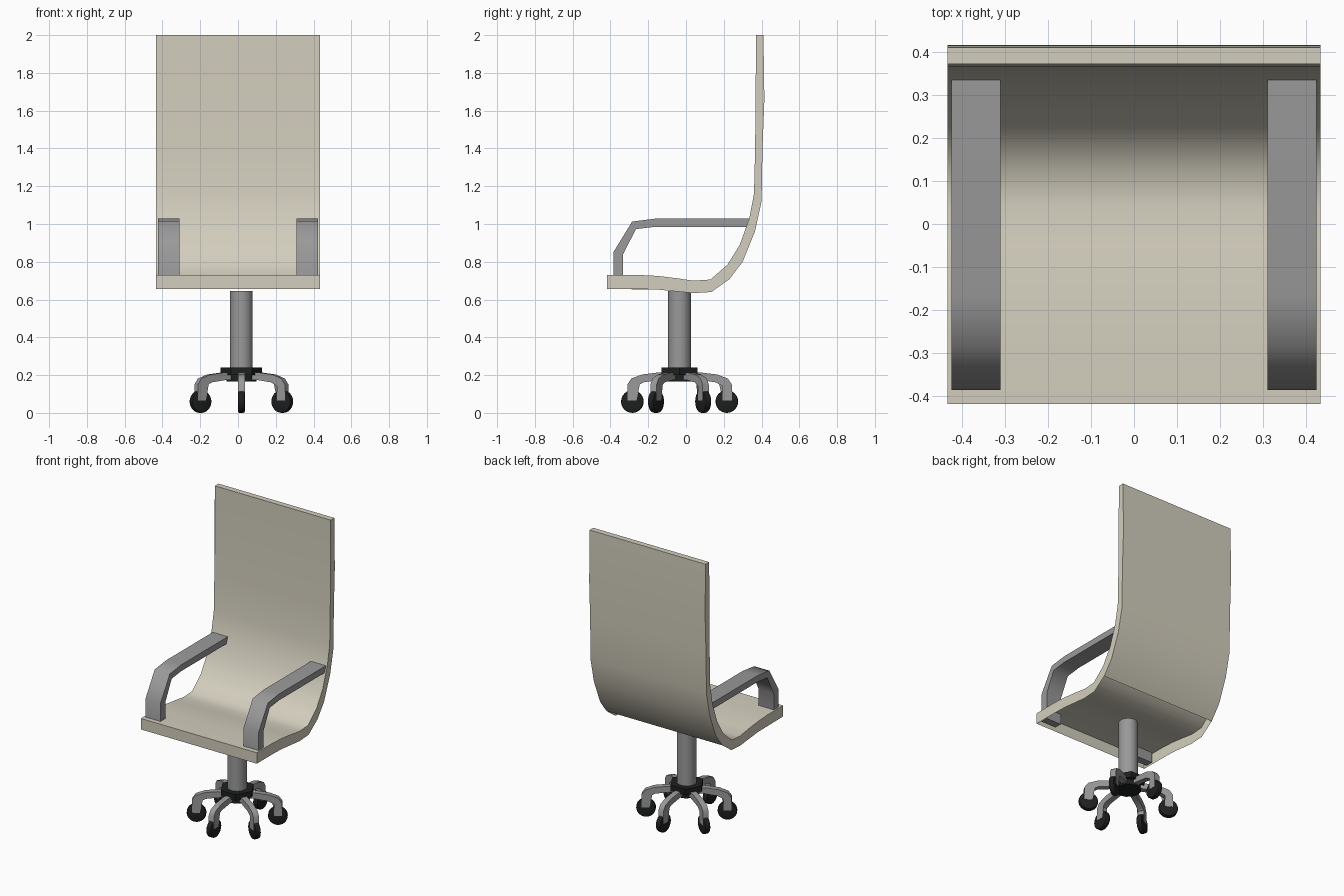
import bpy, bmesh, math
from mathutils import Matrix

if "Cube" in bpy.data.objects:
    bpy.data.objects.remove(bpy.data.objects["Cube"])

CX, CY = 0.018, -0.034          # centre of the pedestal


def material(name, rgb):
    m = bpy.data.materials.new(name)
    m.diffuse_color = (*rgb, 1)
    m.use_nodes = True
    m.node_tree.nodes["Principled BSDF"].inputs["Base Color"].default_value = m.diffuse_color
    return m


CREAM = material("cream", (0.65, 0.615, 0.51))
GREY = material("grey", (0.32, 0.32, 0.32))
BLACK = material("black", (0.013, 0.014, 0.014))


def finish(name, bm, mat, angle=40, matrix=None):
    bmesh.ops.recalc_face_normals(bm, faces=bm.faces)
    if matrix:
        bm.transform(matrix)
    me = bpy.data.meshes.new(name)
    bm.to_mesh(me)
    bm.free()
    me.polygons.foreach_set("use_smooth", [True] * len(me.polygons))
    me.set_sharp_from_angle(angle=math.radians(angle))
    me.materials.append(mat)
    ob = bpy.data.objects.new(name, me)
    bpy.context.collection.objects.link(ob)
    return ob


def profile_mesh(pts, x0, x1, skip=()):
    """Extrude a (y, z) outline along x; 'skip' leaves outline edges open."""
    bm = bmesh.new()
    a = [bm.verts.new((x0, y, z)) for y, z in pts]
    b = [bm.verts.new((x1, y, z)) for y, z in pts]
    n = len(pts)
    for i in range(n):
        if i not in skip:
            j = (i + 1) % n
            bm.faces.new((a[i], a[j], b[j], b[i]))
    caps = [bm.faces.new(a[::-1]), bm.faces.new(b)]
    bmesh.ops.triangulate(bm, faces=caps)
    return bm


def cylinder(name, mat, r, depth, matrix, sides=32, bevel=0):
    bm = bmesh.new()
    bmesh.ops.create_cone(bm, cap_ends=True, segments=sides,
                          radius1=r, radius2=r, depth=depth)
    if bevel:
        rims = [e for e in bm.edges if abs(e.verts[0].co.z - e.verts[1].co.z) < 1e-5]
        bmesh.ops.bevel(bm, geom=rims, offset=bevel, segments=2, profile=0.5,
                        affect='EDGES')
    return finish(name, bm, mat, 40, matrix)


# Seat and back: one curved shell, open underneath
inner = [(-0.418, 0.73), (-0.25, 0.73), (-0.15, 0.725), (-0.05, 0.713), (0.04, 0.70),
         (0.13, 0.706), (0.22, 0.785), (0.285, 0.89), (0.335, 1.03), (0.36, 1.16),
         (0.366, 1.4), (0.374, 1.66), (0.371, 2.0)]
outer = [(0.41, 2.0), (0.415, 1.66), (0.405, 1.4), (0.40, 1.12), (0.365, 0.96),
         (0.30, 0.80), (0.23, 0.708), (0.135, 0.64), (0.04, 0.634), (-0.05, 0.643),
         (-0.15, 0.653), (-0.25, 0.656), (-0.418, 0.656)]
pts = inner + outer
first_open = len(inner) + outer.index((0.23, 0.708))
finish("seat_shell", profile_mesh(pts, -0.433, 0.433,
                                  range(first_open, len(pts) - 1)), CREAM)

# Armrests
arm = [(-0.385, 0.66), (-0.385, 0.85), (-0.285, 1.013), (-0.165, 1.028), (0.338, 1.028),
       (0.332, 0.985), (-0.165, 0.985), (-0.265, 0.973), (-0.333, 0.84), (-0.333, 0.66)]
for side, x0 in (("left", -0.423), ("right", 0.31)):
    finish(side + "_armrest", profile_mesh(arm, x0, x0 + 0.113), GREY, 60)

# Column and hub
base = Matrix.Translation((CX, CY, 0))
cylinder("column", GREY, 0.06, 0.425, base @ Matrix.Translation((0, 0, 0.4325)))
hex_turn = Matrix.Rotation(math.radians(90), 4, 'Z')
cylinder("hub_top", BLACK, 0.11, 0.04,
         base @ Matrix.Translation((0, 0, 0.22)) @ hex_turn, 6)
cylinder("hub_bottom", BLACK, 0.08, 0.037,
         base @ Matrix.Translation((0, 0, 0.1835)) @ hex_turn, 12)

# Six legs with caster wheels
leg = [(0.0, 0.213), (0.12, 0.213), (0.20, 0.203), (0.255, 0.182), (0.277, 0.15),
       (0.277, 0.065), (0.228, 0.065), (0.228, 0.142), (0.19, 0.162), (0.10, 0.175),
       (0.0, 0.175)]
for k in range(6):
    turn = base @ Matrix.Rotation(math.radians(60 * k), 4, 'Z')
    finish(f"leg_{k + 1}", profile_mesh(leg, -0.019, 0.019), GREY, 40, turn)
    cylinder(f"wheel_{k + 1}", BLACK, 0.06, 0.036,
             turn @ Matrix.Translation((0, 0.25, 0.06))
             @ Matrix.Rotation(math.radians(90), 4, 'Y'), 24, 0.008)
